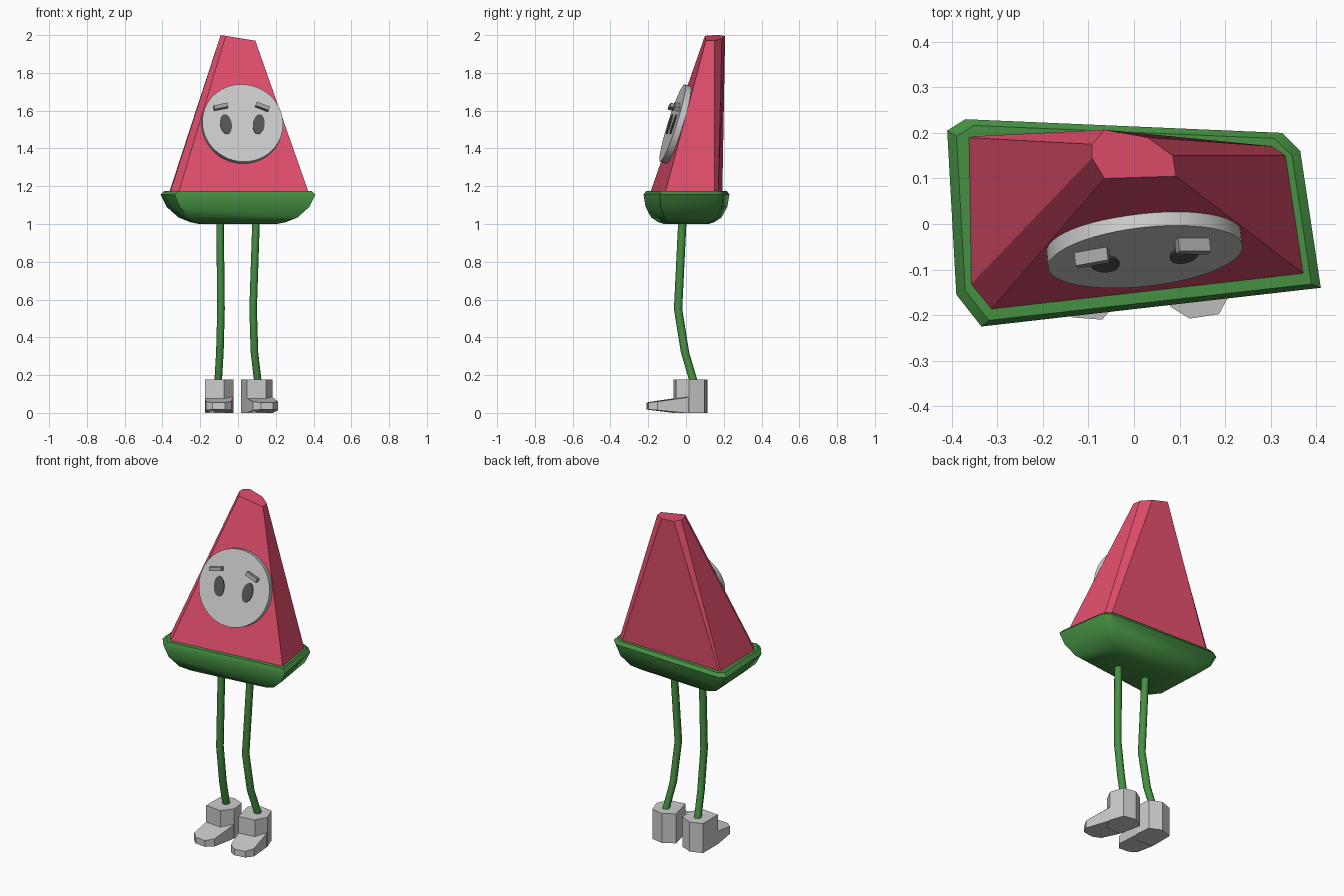
import bpy, bmesh, math
from mathutils import Vector, Matrix

if "Cube" in bpy.data.objects:
    bpy.data.objects.remove(bpy.data.objects["Cube"])


def material(name, rgb):
    m = bpy.data.materials.new(name)
    m.diffuse_color = (*rgb, 1)
    m.use_nodes = True
    m.node_tree.nodes["Principled BSDF"].inputs["Base Color"].default_value = m.diffuse_color
    return m


RED = material("melon red", (0.75, 0.075, 0.15))
GREEN = material("rind green", (0.06, 0.28, 0.055))
LIGHT = material("light grey", (0.6, 0.6, 0.6))
MID = material("brow grey", (0.35, 0.35, 0.35))
DARK = material("eye grey", (0.09, 0.09, 0.09))


def loft(name, rings, mat, smooth=None):
    """Skin a closed, capped surface through rings of equal point count."""
    bm = bmesh.new()
    vs = [[bm.verts.new(p) for p in r] for r in rings]
    n = len(rings[0])
    for a, b in zip(vs, vs[1:]):
        for i in range(n):
            j = (i + 1) % n
            bm.faces.new((a[i], a[j], b[j], b[i]))
    bm.faces.new(vs[0][::-1])
    bm.faces.new(vs[-1])
    bmesh.ops.recalc_face_normals(bm, faces=bm.faces)
    me = bpy.data.meshes.new(name)
    bm.to_mesh(me)
    bm.free()
    me.materials.append(mat)
    ob = bpy.data.objects.new(name, me)
    bpy.context.collection.objects.link(ob)
    if smooth:
        bpy.context.view_layer.objects.active = ob
        ob.select_set(True)
        bpy.ops.object.shade_smooth_by_angle(angle=math.radians(smooth))
        ob.select_set(False)
    return ob


# Melon wedge: irregular base rising to a slanted small top
base = [(-.37, .19), (-.365, -.14), (-.32, -.195), (.38, -.115),
        (.34, .15), (.31, .17), (-.36, .192)]
tip = [(-.092, .175), (-.092, .145), (-.065, .10), (.092, .105),
       (.085, .15), (.03, .19), (-.065, .207)]
loft("melon_wedge", [[(x, y, 1.15) for x, y in base],
                     [(x, y, 2 - .16 * (x + .092)) for x, y in tip]], RED)

# Rind: rounded bowl under the wedge
rim = [(-.41, .205), (-.37, .23), (.325, .20), (.365, .16),
       (.41, -.14), (-.335, -.225), (-.39, -.155)]
levels = [(1.0, .50, .52), (1.01, .62, .66), (1.035, .77, .82), (1.09, .92, .95),
          (1.155, 1, 1), (1.175, .95, .94)]
loft("rind", [[(x * sx, y * sy, z) for x, y in rim] for z, sx, sy in levels],
     GREEN, 40)

# Face frame: lies on the sloping front, local z points outward
right = Vector((.7, .08, 0)).normalized()
up = Vector((-.02, .257, .815))
up = (up - right * up.dot(right)).normalized()
out = right.cross(up)
FACE = Matrix.Translation((.025, -.072, 1.535)) @ Matrix(
    (right, up, out)).transposed().to_4x4()


def on_face(name, outline, u, v, tilt, lo, hi, mat, smooth=None):
    m = FACE @ Matrix.Translation((u, v, 0)) @ Matrix.Rotation(math.radians(tilt), 4, 'Z')
    return loft(name, [[m @ Vector((x, y, h)) for x, y in outline] for h in (lo, hi)],
                mat, smooth)


def ellipse(rx, ry, n):
    return [(rx * math.cos(2 * math.pi * i / n), ry * math.sin(2 * math.pi * i / n))
            for i in range(n)]


on_face("face_disc", ellipse(.215, .215, 48), 0, 0, 0, -.036, 0, LIGHT, 40)
brow = [(-.037, -.011), (.037, -.011), (.037, .011), (-.037, .011)]
for side, u, eye_tilt, bu, brow_tilt in (("left", -.09, 8, -.116, 12),
                                         ("right", .085, -8, .106, -22)):
    on_face(side + "_eye", ellipse(.031, .055, 24), u, -.008, eye_tilt,
            -.002, .006, DARK, 40)
    on_face(side + "_brow", brow, bu, .085, brow_tilt, -.002, .03, MID)

# Legs: thin bent tubes
legs = {"left": [(-.095, -.02, 1.05), (-.095, -.02, 1), (-.09, -.042, .55),
                 (-.096, -.005, .32), (-.106, .045, .15)],
        "right": [(.095, -.02, 1.05), (.095, -.02, 1), (.08, -.042, .55),
                  (.087, -.005, .32), (.107, .045, .15)]}
for side, path in legs.items():
    loft(side + "_leg", [[(x + a, y + b, z) for a, b in ellipse(.02, .022, 8)]
                         for x, y, z in path], GREEN, 50)

# Shoes: six-sided ankle block and a tapered foot
cuff = [(-.075, -.05), (.025, -.06), (.075, .0), (.065, .085), (-.005, .115), (-.075, .09)]
foot = [(-.075, .03, 0, .09), (-.075, -.05, 0, .077), (-.07, -.17, .014, .06),
        (-.035, -.205, .018, .055), (.03, -.21, .018, .055), (.065, -.17, .014, .06),
        (.072, -.02, 0, .08), (.072, .03, 0, .09)]
for side, cx, turn in (("left", -.1, 0), ("right", .11, 13)):
    m = Matrix.Translation((cx, 0, 0)) @ Matrix.Rotation(math.radians(turn), 4, 'Z')
    loft(side + "_shoe_ankle", [[m @ Vector((x, y, z)) for x, y in cuff]
                                for z in (0, .176)], LIGHT)
    loft(side + "_shoe_foot", [[m @ Vector((x, y, lo)) for x, y, lo, hi in foot],
                               [m @ Vector((x, y, hi)) for x, y, lo, hi in foot]], LIGHT)
